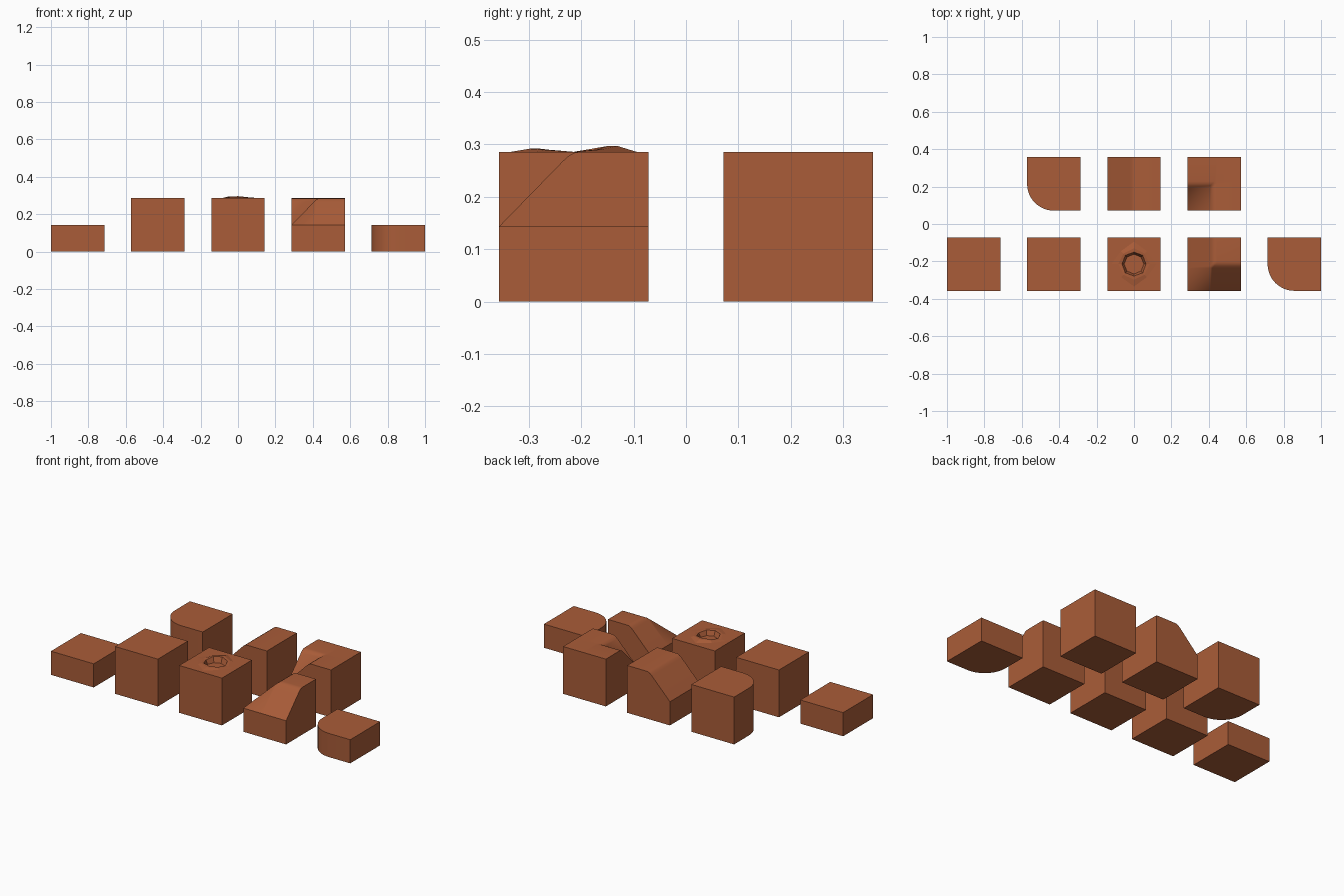
import bpy
import bmesh
import math

if "Cube" in bpy.data.objects:
    bpy.data.objects.remove(bpy.data.objects["Cube"])

S = 2 / 7          # tile width and full height
H = S / 2          # half tile
PITCH = 3 * S / 2  # spacing between tile centres
ROW = 0.75 * S     # y of the two rows

clay = bpy.data.materials.new("terracotta")
clay.diffuse_color = (0.40, 0.108, 0.040, 1)
clay.use_nodes = True
clay.node_tree.nodes["Principled BSDF"].inputs["Base Color"].default_value = clay.diffuse_color


def finish(name, bm, x, y, smooth=True):
    """Drop walls from the open top surface to the ground, close and shade."""
    rim = [e for e in bm.edges if e.is_boundary]
    ext = bmesh.ops.extrude_edge_only(bm, edges=rim)["geom"]
    for v in ext:
        if isinstance(v, bmesh.types.BMVert):
            v.co.z = 0
    bmesh.ops.holes_fill(bm, edges=[e for e in bm.edges if e.is_boundary], sides=0)
    bmesh.ops.recalc_face_normals(bm, faces=bm.faces[:])
    bm.normal_update()
    for f in bm.faces:
        f.smooth = smooth
    # crisp edges between walls and top or bottom, and at square corners
    for e in bm.edges:
        walls = sum(abs(f.normal.z) < 0.1 for f in e.link_faces)
        e.smooth = walls != 1 and e.calc_face_angle(0) < math.radians(62)
    me = bpy.data.meshes.new(name)
    bm.to_mesh(me)
    bm.free()
    me.materials.append(clay)
    ob = bpy.data.objects.new(name, me)
    ob.location = (x, y, 0)
    bpy.context.collection.objects.link(ob)


def block(name, x, y, height, rounded=False):
    """Plain tile, optionally with its front left corner rounded."""
    bm = bmesh.new()
    pts = [(H, -H), (H, H), (-H, H)]
    if rounded:
        pts += [(-H * math.cos(a), -H * math.sin(a))
                for a in (math.pi / 2 * i / 12 for i in range(13))]
    else:
        pts.append((-H, -H))
    bm.faces.new([bm.verts.new((px, py, height)) for px, py in pts])
    finish(name, bm, x, y)


# slope profile: distance from the low edge -> height
PROFILE = [(0, H), (0.122, 0.268), (0.133, 0.278), (0.144, 0.284), (0.157, S), (S, S)]


def slope(name, x, y, pick):
    """Height field; pick chooses the profile step from the two grid indices."""
    bm = bmesh.new()
    n = len(PROFILE)
    g = [[bm.verts.new((PROFILE[i][0] - H, PROFILE[j][0] - H, PROFILE[pick(i, j)][1]))
          for j in range(n)] for i in range(n)]
    for i in range(n - 1):
        for j in range(n - 1):
            a, b, c, d = g[i][j], g[i + 1][j], g[i + 1][j + 1], g[i][j + 1]
            if i == j:  # ridge or valley along the diagonal
                bm.faces.new((a, b, c))
                bm.faces.new((a, c, d))
            else:
                bm.faces.new((a, b, c, d))
    finish(name, bm, x, y)


def crater(name, x, y):
    """Full tile with a faceted crater and a raised, uneven rim."""
    bm = bmesh.new()
    bump = [0, 0.005, 0.011, 0.008, 0, 0.004, 0.006, 0.004]

    def ring(r_card, r_diag, z, lift):
        out = []
        for k in range(8):
            a = k * math.pi / 4
            r = r_diag if k % 2 else r_card
            out.append(bm.verts.new((r * math.cos(a), r * math.sin(a), z + lift * bump[k])))
        return out

    rings = [ring(H, H * math.sqrt(2), S, 0),   # tile outline
             ring(0.120, 0.098, S, 0),          # foot of the rim
             ring(0.084, 0.080, S, 1),          # rim crest, outer
             ring(0.064, 0.066, S, 1),          # rim crest, inner
             ring(0.053, 0.053, S - 0.024, 0)]  # crater floor
    for lo, hi in zip(rings, rings[1:]):
        for k in range(8):
            m = (k + 1) % 8
            bm.faces.new((lo[k], lo[m], hi[m], hi[k]))
    bm.faces.new(rings[-1])
    finish(name, bm, x, y, smooth=False)


# front row
block("half_block", -2 * PITCH, -ROW, H)
block("full_block", -PITCH, -ROW, S)
crater("crater_block", 0, -ROW)
slope("outer_corner_slope", PITCH, -ROW, min)
block("rounded_half_block", 2 * PITCH, -ROW, H, rounded=True)

# back row
block("rounded_full_block", -PITCH, ROW, S, rounded=True)
slope("straight_slope", 0, ROW, lambda i, j: i)
slope("inner_corner_slope", PITCH, ROW, max)
